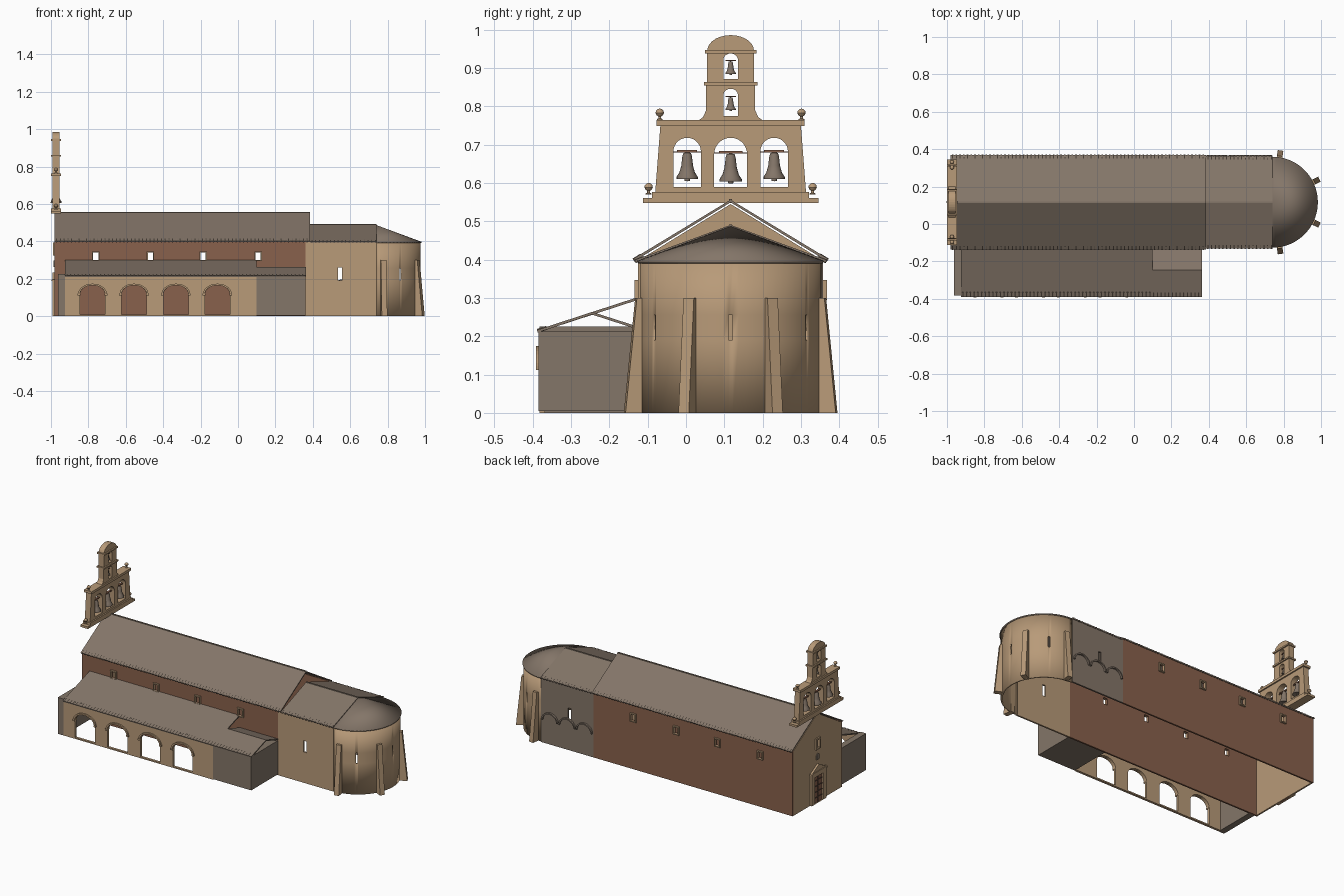
import bpy, bmesh, math
from mathutils import Matrix, Vector

cube = bpy.data.objects.get("Cube")
if cube:
    bpy.data.objects.remove(cube, do_unlink=True)


def material(name, rgb):
    m = bpy.data.materials.new(name)
    m.use_nodes = True
    m.diffuse_color = (*rgb, 1)
    m.node_tree.nodes["Principled BSDF"].inputs["Base Color"].default_value = (*rgb, 1)
    return m


STONE = material("sandstone", (0.48, 0.325, 0.19))
GREY = material("grey_tile", (0.23, 0.18, 0.14))
BROWN = material("brown_plaster", (0.25, 0.12, 0.072))
DARK = material("dark_wood", (0.09, 0.055, 0.04))
MID = 0.1165            # y of the main axis
APSE = Vector((0.74, MID, 0))


def finish(name, bm, mat, smooth=False):
    mesh = bpy.data.meshes.new(name)
    bm.to_mesh(mesh)
    bm.free()
    mesh.materials.append(mat)
    ob = bpy.data.objects.new(name, mesh)
    bpy.context.collection.objects.link(ob)
    if smooth:
        bpy.ops.object.select_all(action='DESELECT')
        bpy.context.view_layer.objects.active = ob
        ob.select_set(True)
        bpy.ops.object.shade_smooth_by_angle(angle=math.radians(35))
    return ob


def rect(a, b, c, d):
    return [(a, c), (b, c), (b, d), (a, d)]


def arc(cx, cz, rx, rz, n=14):
    return [(cx + rx * math.cos(math.pi * i / n), cz + rz * math.sin(math.pi * i / n))
            for i in range(n + 1)]


def arch(cx, half, z0, spring, rise):
    return [(cx - half, z0), (cx + half, z0)] + arc(cx, spring, half, rise)


def panel(name, loops, at, thick, mat, axis='y'):
    """Flat plate from outlines (later loops are holes), facing along the axis."""
    cu = bpy.data.curves.new(name, 'CURVE')
    cu.dimensions, cu.fill_mode, cu.extrude = '2D', 'BOTH', thick / 2
    for loop in loops:
        sp = cu.splines.new('POLY')
        sp.points.add(len(loop) - 1)
        for p, (u, v) in zip(sp.points, loop):
            p.co = (u, v, 0, 1)
        sp.use_cyclic_u = True
    tmp = bpy.data.objects.new(name + "_outline", cu)
    mesh = bpy.data.meshes.new_from_object(tmp)
    bm = bmesh.new()
    bm.from_mesh(mesh)
    bpy.data.objects.remove(tmp)
    bpy.data.curves.remove(cu)
    bpy.data.meshes.remove(mesh)
    bmesh.ops.remove_doubles(bm, verts=bm.verts, dist=1e-5)
    for v in bm.verts:
        u, w, t = v.co
        v.co = (u, at + t, w) if axis == 'y' else (at + t, u, w)
    bmesh.ops.recalc_face_normals(bm, faces=bm.faces)
    for f in bm.faces:
        f.smooth = False
    return finish(name, bm, mat)


def box(name, x, y, z, mat):
    return panel(name, [rect(*x, *z)], sum(y) / 2, y[1] - y[0], mat)


def roof(name, x0, x1, line, mat=GREY):
    bm = bmesh.new()
    rows = [[bm.verts.new((x, y, z)) for y, z in line] for x in (x0, x1)]
    for i in range(len(line) - 1):
        bm.faces.new((rows[0][i], rows[1][i], rows[1][i + 1], rows[0][i + 1]))
    bmesh.ops.recalc_face_normals(bm, faces=bm.faces)
    ob = finish(name, bm, mat)
    mod = ob.modifiers.new("thickness", 'SOLIDIFY')
    mod.thickness, mod.offset = 0.007, 0
    return ob


def lathe(name, profile, loc, size, mat):
    bm = bmesh.new()
    vs = [bm.verts.new((r * size, 0, z * size)) for r, z in profile]
    es = [bm.edges.new(p) for p in zip(vs, vs[1:])]
    bmesh.ops.spin(bm, geom=vs + es, cent=(0, 0, 0), axis=(0, 0, 1), angle=math.tau, steps=16)
    bmesh.ops.remove_doubles(bm, verts=bm.verts, dist=1e-6)
    bmesh.ops.recalc_face_normals(bm, faces=bm.faces)
    ob = finish(name, bm, mat, True)
    ob.location = loc
    return ob


def eave_tiles(name, x0, x1, y, z, tilt):
    bm = bmesh.new()
    for i in range(int((x1 - x0) / 0.02)):
        m = Matrix.Translation((x0 + 0.01 + i * 0.02, y, z)) @ Matrix.Rotation(tilt, 4, 'X')
        bmesh.ops.create_cone(bm, cap_ends=True, segments=6, radius1=0.005, radius2=0.005,
                              depth=0.025, matrix=m)
    finish(name, bm, GREY)


# Nave and choir walls with windows
windows = (-0.76, -0.468, -0.187, 0.107)
slit = rect(0.535, 0.555, 0.19, 0.26)
openings = [rect(x - 0.014, x + 0.014, 0.3, 0.34) for x in windows]
for side, y, end, out in (("front", -0.12, 0.36, -1), ("back", 0.353, 0.38, 1)):
    panel(f"nave_wall_{side}", [rect(-0.98, end, 0, 0.405)] + openings, y, 0.01, BROWN)
    panel(f"choir_wall_{side}", [rect(end, 0.74, 0, 0.398), slit], y, 0.01,
          STONE if out < 0 else GREY)
    for i, x in enumerate(windows):
        panel(f"window_frame_{side}_{i}", [rect(x - 0.02, x + 0.02, 0.294, 0.347), openings[i]],
              y + out * 0.009, 0.012, STONE)
for i, x in enumerate((0.443, 0.56, 0.677)):
    panel(f"blind_arch_{i}", [arc(x, 0.145, 0.056, 0.052) + arc(x, 0.145, 0.048, 0.044)[::-1]],
          0.363, 0.012, GREY)

# West facade, portal and window
panel("west_facade", [[(-0.12, 0), (0.353, 0), (0.353, 0.4), (MID, 0.545), (-0.12, 0.4)],
                      rect(0.105, 0.128, 0.335, 0.385)], -0.975, 0.01, STONE, 'x')
panel("facade_window_frame", [rect(0.095, 0.138, 0.325, 0.395), rect(0.105, 0.128, 0.335, 0.385)],
      -0.983, 0.01, STONE, 'x')
panel("facade_niche", [arch(MID, 0.012, 0.262, 0.285, 0.012)], -0.982, 0.008, GREY, 'x')
doorway = rect(0.076, 0.157, 0, 0.165)
panel("portal", [[(0.045, 0), (0.188, 0), (0.188, 0.195), (MID, 0.235), (0.045, 0.195)], doorway],
      -0.985, 0.014, STONE, 'x')
panel("portal_cornice", [rect(0.04, 0.193, 0.187, 0.197)], -0.986, 0.02, STONE, 'x')
panel("door", [doorway], -0.979, 0.009, BROWN, 'x')
for i in range(4):
    panel(f"door_bar_{i}", [rect(0.076, 0.157, 0.03 + i * 0.035, 0.035 + i * 0.035)],
          -0.984, 0.006, DARK, 'x')
panel("door_split", [rect(0.114, 0.119, 0, 0.165)], -0.984, 0.006, DARK, 'x')

# Apse wall with slits
slits = (-57, 0, 57)
angles = sorted(set(range(-90, 91, 5)) - set(slits) | {s + d for s in slits for d in (-1.3, 1.3)})
levels = (0, 0.19, 0.256, 0.398)
bm = bmesh.new()
grid = [[bm.verts.new(APSE + Vector((0.237 * math.cos(math.radians(a)),
                                     0.237 * math.sin(math.radians(a)), z))) for z in levels]
        for a in angles]
for i in range(len(angles) - 1):
    for j in range(3):
        if j == 1 and any(abs((angles[i] + angles[i + 1]) / 2 - s) < 0.1 for s in slits):
            continue
        bm.faces.new((grid[i][j], grid[i + 1][j], grid[i + 1][j + 1], grid[i][j + 1]))
apse = finish("apse_wall", bm, STONE, True)
apse.modifiers.new("thickness", 'SOLIDIFY').thickness = 0.01

# Apse half cone roof
bm = bmesh.new()
tip = bm.verts.new(APSE + Vector((0, 0, 0.487)))
rim = [bm.verts.new(APSE + Vector((0.243 * math.cos(t), 0.243 * math.sin(t), 0.397)))
       for t in (math.pi * (i / 36 - 0.5) for i in range(37))]
for a, b in zip(rim, rim[1:]):
    bm.faces.new((a, b, tip))
cone = finish("apse_roof", bm, GREY, True)
cone.modifiers.new("thickness", 'SOLIDIFY').thickness = 0.007

# Buttresses
for i, a in enumerate((-81, -26, 26, 81)):
    b = panel(f"buttress_{i}", [[(0.225, 0), (0.28, 0), (0.25, 0.3), (0.225, 0.3)]],
              0, 0.03, STONE)
    b.location, b.rotation_euler.z = APSE, math.radians(a)

# Roofs
roof("nave_roof", -0.98, 0.385, [(-0.135, 0.4), (MID, 0.553), (0.368, 0.4)])
roof("choir_roof", 0.385, 0.74, [(-0.13, 0.397), (MID, 0.487), (0.363, 0.397)])
box("nave_ridge", (-0.95, 0.385), (MID - 0.004, MID + 0.004), (0.55, 0.558), GREY)
box("choir_ridge", (0.385, 0.74), (MID - 0.004, MID + 0.004), (0.484, 0.492), GREY)
for s, side in ((-1, "front"), (1, "back")):
    eave_tiles(f"nave_eave_{side}", -0.98, 0.385, MID + s * 0.243, 0.405, s * 1.02)
    eave_tiles(f"choir_eave_{side}", 0.385, 0.745, MID + s * 0.238, 0.4, s * 1.21)

# Porch arcade, end blocks and roofs
centres = (-0.778, -0.556, -0.332, -0.11)
panel("porch_arcade", [rect(-0.925, 0.1, 0, 0.21)] +
      [arch(x, 0.067, 0.008, 0.113, 0.053) for x in centres], -0.375, 0.015, STONE)
for i, x in enumerate(centres):
    panel(f"arch_moulding_{i}", [arc(x, 0.118, 0.077, 0.056) + arc(x, 0.118, 0.067, 0.047)[::-1]],
          -0.386, 0.01, STONE)
    for s in (-1, 1):
        box(f"impost_{i}_{s}", (x + s * 0.072 - 0.007, x + s * 0.072 + 0.007),
            (-0.392, -0.37), (0.112, 0.122), STONE)
box("porch_west_block", (-0.963, -0.925), (-0.383, -0.125), (0, 0.225), GREY)
box("porch_east_block", (0.1, 0.36), (-0.385, -0.125), (0.005, 0.213), GREY)
roof("porch_roof", -0.925, 0.1, [(-0.388, 0.213), (-0.127, 0.298)])
roof("east_block_roof", 0.1, 0.363, [(-0.388, 0.213), (-0.245, 0.26), (-0.127, 0.222)])
eave_tiles("porch_eave", -0.925, 0.36, -0.376, 0.218, -1.25)

# Bell gable
GX = -0.973
big = [(0.003, 0.036), (MID, 0.043), (0.23, 0.036)]
small = [(0.775, 0.836), (0.872, 0.928)]
right = [(0.198, 0.56), (0.183, 0.755), (0.088, 0.76), (0.072, 0.772), (0.064, 0.79),
         (0.064, 0.86), (0.0615, 0.86), (0.0615, 0.945)]
outline = ([(MID + d, z) for d, z in right] + arc(MID, 0.945, 0.061, 0.041)
           + [(MID - d, z) for d, z in reversed(right)])
holes = [arch(y, h, 0.59, 0.718 - h, h) for y, h in big]
holes += [arch(MID, 0.019, a, b - 0.007, 0.017) for a, b in small]
panel("bell_gable", [outline] + holes, GX, 0.036, STONE, 'x')
for i, (half, z0, z1) in enumerate([(0.229, 0.548, 0.561), (0.205, 0.561, 0.576),
                                    (0.193, 0.749, 0.764), (0.07, 0.854, 0.863),
                                    (0.067, 0.938, 0.947)]):
    panel(f"gable_cornice_{i}", [rect(MID - half, MID + half, z0, z1)], GX, 0.052, STONE, 'x')

# Ball finials
ball = [(0, 0), (0.7, 0), (0.7, 0.25), (0.35, 0.4), (0.35, 0.9), (0.75, 1.15), (1, 1.7),
        (0.9, 2.2), (0.5, 2.6), (0, 2.75)]
for s in (-1, 1):
    lathe(f"lower_finial_{s}", ball, (GX, MID + s * 0.214, 0.57), 0.011, STONE)
    lathe(f"upper_finial_{s}", ball, (GX, MID + s * 0.185, 0.764), 0.011, STONE)

# Bells and yokes
bell = [(0, 1), (0.14, 0.98), (0.18, 0.85), (0.22, 0.5), (0.29, 0.25), (0.4, 0.08), (0.4, 0),
        (0.33, 0.03), (0.1, 0.05), (0.1, -0.06), (0, -0.08)]
hung = [(y, 0.61 if h < 0.04 else 0.604, 0.07 if h < 0.04 else 0.073, h) for y, h in big]
hung += [(MID, 0.884, 0.034, 0.019), (MID, 0.79, 0.034, 0.019)]
for i, (y, z, size, half) in enumerate(hung):
    lathe(f"bell_{i}", bell, (GX, y, z), size, GREY)
    panel(f"bell_yoke_{i}", [rect(y - half * 0.72, y + half * 0.72, z + size, z + size * 1.09)],
          GX, 0.012, BROWN, 'x')
    panel(f"bell_axle_{i}", [rect(y - half, y + half, z + size, z + size * 1.03)],
          GX, 0.004, BROWN, 'x')
